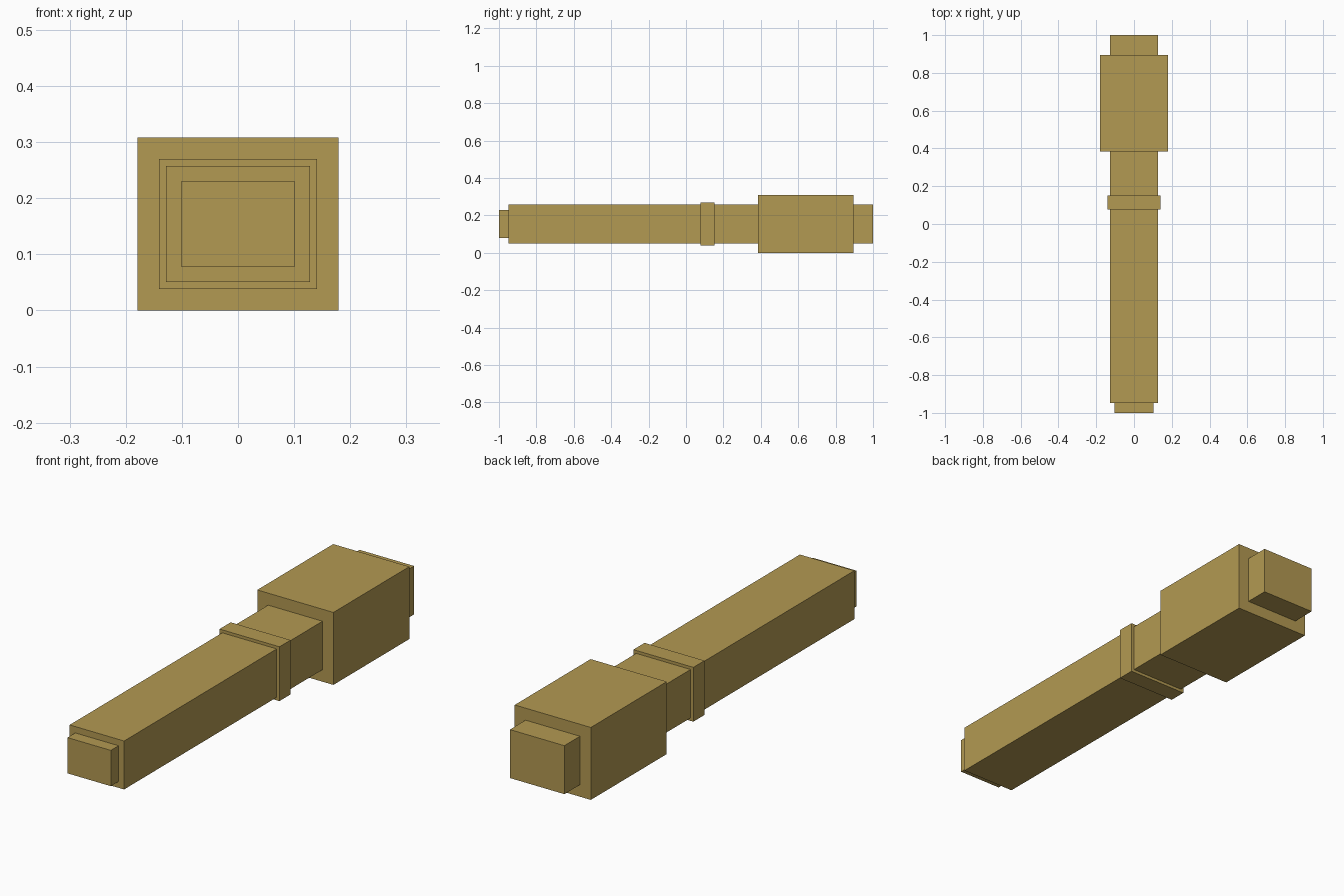
import bpy
import bmesh
from mathutils import Matrix, Vector

cube = bpy.data.objects.get("Cube")
if cube:
    bpy.data.objects.remove(cube, do_unlink=True)

# Single brass colour
COLOUR = (0.45, 0.32, 0.085, 1.0)
brass = bpy.data.materials.new("dull_brass")
brass.use_nodes = True
brass.diffuse_color = COLOUR
brass.node_tree.nodes["Principled BSDF"].inputs["Base Color"].default_value = COLOUR

AXIS_Z = 0.154  # height of the shared long axis


def add_block(name, half_width, half_height, y_front, y_back):
    """Flat-sided block centred on the long axis."""
    size = Vector((2 * half_width, y_back - y_front, 2 * half_height))
    centre = Vector((0, (y_front + y_back) / 2, AXIS_Z))
    bm = bmesh.new()
    bmesh.ops.create_cube(bm, size=1, matrix=Matrix.LocRotScale(None, None, size))
    mesh = bpy.data.meshes.new(name)
    bm.to_mesh(mesh)
    bm.free()
    mesh.materials.append(brass)
    obj = bpy.data.objects.new(name, mesh)
    obj.location = centre
    bpy.context.collection.objects.link(obj)
    return obj


# Name, half width, half height, front y, back y
add_block("front_tip", 0.102, 0.076, -1.0, -0.948)
add_block("shaft", 0.128, 0.103, -0.948, 0.385)
add_block("collar", 0.141, 0.1155, 0.077, 0.152)
add_block("main_block", 0.179, 0.154, 0.385, 0.895)
add_block("rear_stub", 0.128, 0.103, 0.895, 1.0)
